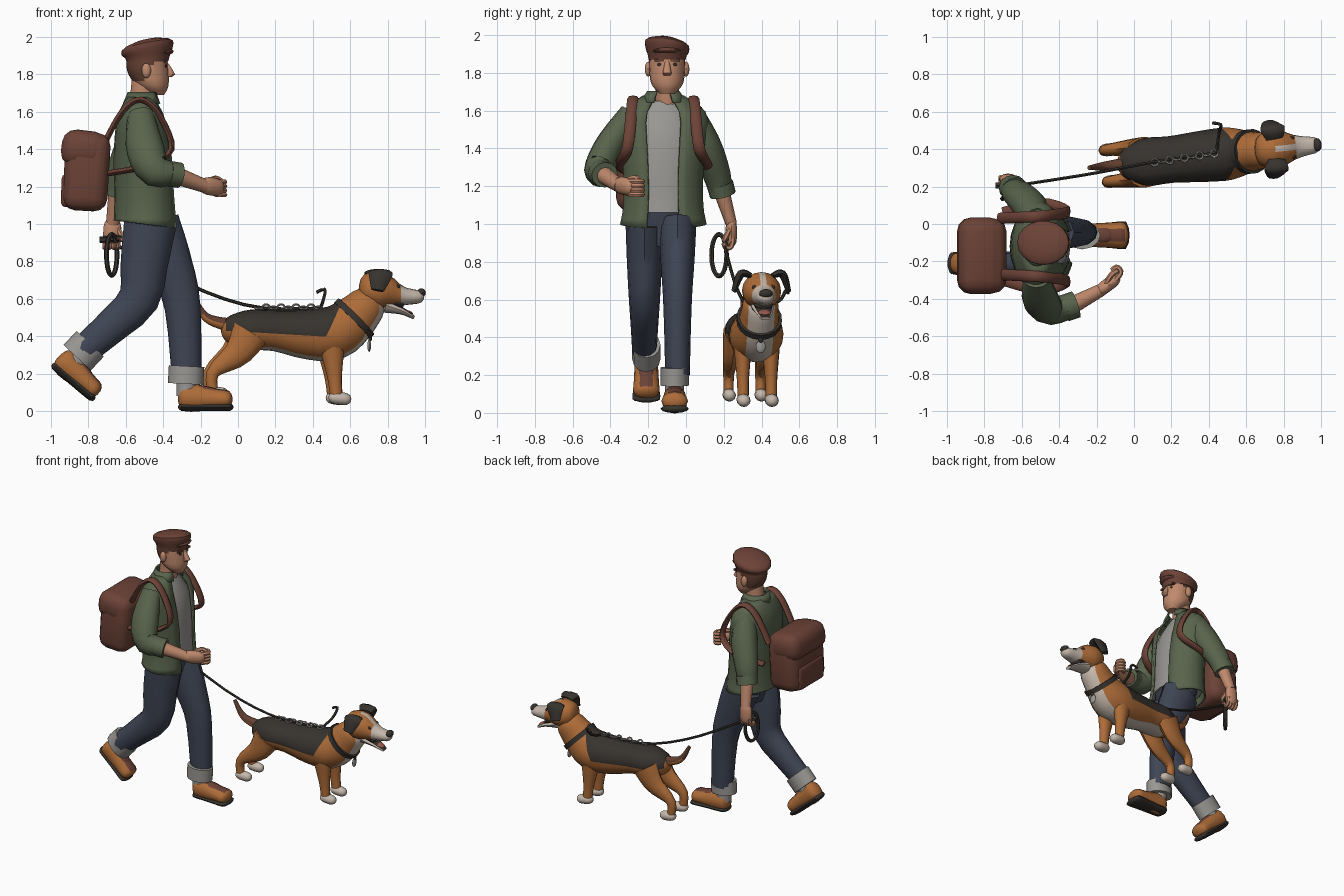
import bpy, bmesh, math
from mathutils import Vector, Matrix

if "Cube" in bpy.data.objects:
    bpy.data.objects.remove(bpy.data.objects["Cube"])
ALONG_X, ALONG_Y, ALONG_Z = Vector((1, 0, 0)), Vector((0, 1, 0)), Vector((0, 0, 1))
made = []

def material(name, *colour):
    mat = bpy.data.materials.new(name)
    mat.use_nodes = True
    mat.diffuse_color = (*colour, 1)
    mat.node_tree.nodes["Principled BSDF"].inputs["Base Color"].default_value = (*colour, 1)
    return mat

green = material("shirt_green", .098, .126, .072)
denim = material("denim_blue", .05, .06, .09)
leather = material("red_brown", .15, .055, .038)
skin = material("skin", .52, .25, .15)
tan = material("tan_orange", .42, .15, .04)
dark = material("charcoal", .038, .033, .028)
grey = material("soft_grey", .32, .31, .29)
cream = material("cream", .56, .48, .41)
hair = material("hair_brown", .12, .05, .03)
pink = material("tongue_pink", .35, .11, .08)

def finish(name, bm, mat):
    bmesh.ops.recalc_face_normals(bm, faces=bm.faces)
    mesh = bpy.data.meshes.new(name)
    bm.to_mesh(mesh)
    bm.free()
    mesh.materials.append(mat)
    part = bpy.data.objects.new(name, mesh)
    bpy.context.collection.objects.link(part)
    made.append(part)
    return part

def along(keys, t):
    """Smooth curve through evenly spaced keys; a single value stays constant."""
    if not isinstance(keys, list):
        return keys
    last = len(keys) - 1
    i = min(int(t * last), last - 1)
    f = t * last - i
    before, start, end, after = (keys[max(0, min(last, k))] for k in range(i - 1, i + 3))
    ease = f * f * (3 - 2 * f)
    return (start * (1 - ease) + end * ease
            + (end - before) / 2 * f * (1 - f) ** 2 - (after - start) / 2 * f * f * (1 - f))

def tube(name, path, mat, wide, deep, y=0, sides=12, steps=10, round_end=0, gap=0, level=False, ref=ALONG_Y):
    """Sweep an ellipse along a path of (x, z) or (x, y, z) points; wide runs along ref."""
    path = [Vector((p[0], p[1] if len(p) == 3 else y, p[-1])) for p in path]
    bm = bmesh.new()
    rings = []
    count = sides + 1 if gap else sides
    for k in range(steps + 1):
        t = k / steps
        if round_end:
            t = (1 - math.cos(math.pi * t)) / 2
        tangent = (along(path, min(t + .01, 1)) - along(path, max(t - .01, 0))).normalized()
        if level:
            tangent = ALONG_Z
        across = (ref - tangent * ref.dot(tangent)).normalized()
        out = across.cross(tangent)
        size = 1
        if round_end:
            inset = max(0, 1 - min(t, 1 - t) / round_end)
            size = max(.2, math.sqrt(1 - inset * inset))
        across *= along(wide, t) * size
        out *= along(deep, t) * size
        angles = [gap + (math.tau - 2 * gap) * s / sides for s in range(count)]
        rings.append([bm.verts.new(along(path, t) + out * math.cos(a) + across * math.sin(a)) for a in angles])
    for low, high in zip(rings, rings[1:]):
        for s in range(sides):
            n = (s + 1) % count
            bm.faces.new((low[s], low[n], high[n], high[s]))
    if not gap:
        bm.faces.new(rings[0])
        bm.faces.new(rings[-1])
    part = finish(name, bm, mat)
    if gap:
        part.modifiers.new("cloth", "SOLIDIFY").thickness = .012
    return part

def cord(name, path, mat, radius, ref=ALONG_Y, steps=10):
    return tube(name, path, mat, radius, radius, sides=6, steps=steps, ref=ref)

def blob(name, place, size, mat):
    bm = bmesh.new()
    bmesh.ops.create_uvsphere(bm, u_segments=12, v_segments=8, radius=1,
                              matrix=Matrix.Translation(place) @ Matrix.Diagonal((*size, 1)))
    return finish(name, bm, mat)

def box(name, place, size, mat, bevel=0, tilt=0):
    bm = bmesh.new()
    bmesh.ops.create_cube(bm, size=1, matrix=Matrix.Translation(place) @ Matrix.Rotation(tilt, 4, "Y")
                          @ Matrix.Diagonal((*size, 1)))
    if bevel:
        bmesh.ops.bevel(bm, geom=bm.edges[:], offset=bevel, segments=3, affect="EDGES", profile=.5)
    return finish(name, bm, mat)

def cut(part, *planes):
    """Slice faces along planes so painted borders are clean."""
    bm = bmesh.new()
    bm.from_mesh(part.data)
    for place, normal in planes:
        bmesh.ops.bisect_plane(bm, geom=bm.verts[:] + bm.edges[:] + bm.faces[:], plane_co=place, plane_no=normal)
    bm.to_mesh(part.data)
    bm.free()

def paint(part, mat, rule):
    part.data.materials.append(mat)
    for face in part.data.polygons:
        if rule(face.center, face.normal):
            face.material_index = len(part.data.materials) - 1

def move(parts, matrix):
    for part in parts:
        part.data.transform(matrix)

# trousers, turned-up cuffs and ankles
tube("trouser_seat", [(.03, .88), (.02, 1.07)], denim, wide=[.12, .18], deep=[.08, .13], level=True)
tube("right_trouser_leg", [(.03, 1), (0, .8), (-.03, .6), (-.18, .45), (-.33, .32)], denim, wide=[.1, .065], deep=[.14, .08], y=-.1)
tube("left_trouser_leg", [(.05, 1), (.13, .8), (.2, .58), (.225, .2)], denim, wide=[.1, .065], deep=[.14, .08], y=.075)
tube("right_cuff", [(-.29, .36), (-.36, .285)], grey, wide=.075, deep=.1, y=-.09, steps=1)
tube("left_cuff", [(.225, .24), (.22, .145)], grey, wide=.075, deep=.095, y=.06, steps=1)
tube("right_ankle", [(-.32, .33), (-.385, .23)], grey, wide=.05, deep=.055, y=-.09, steps=1)
tube("left_ankle", [(.225, .2), (.225, .08)], grey, wide=.05, deep=.055, y=.06, steps=1)

# shoes, built flat and then pitched
def shoe(side, place, pitch):
    first = len(made)
    upper = tube(side + "_shoe", [(-.1, .075), (.19, .06)], tan, wide=[.06, .065, .073], deep=[.07, .075, .055, .05],
                 round_end=.18, steps=14)
    paint(upper, leather, lambda c, n: n.z > .8 and c.x > 0)
    tube(side + "_sole", [(-.1, .022), (.195, .022)], dark, wide=[.06, .065, .08], deep=.023, round_end=.15)
    tube(side + "_shoe_lacing", [(0, .12), (.11, .1)], leather, wide=.042, deep=.022, round_end=.4)
    move(made[first:], Matrix.Translation(place) @ Matrix.Rotation(pitch, 4, "Y"))

shoe("left", (.28, .06, 0), 0)
shoe("right", (-.43, -.09, .17), .7)

# undershirt, open shirt and collar
tube("undershirt", [(.01, 1.06), (0, 1.3), (-.02, 1.65)], grey, wide=[.195, .195, .2, .2, .09],
     deep=[.15, .145, .145, .13, .06], sides=18, level=True)
shirt = tube("open_shirt", [(.01, 1), (0, 1.3), (-.02, 1.68)], green, wide=[.23, .215, .21, .215, .23, .235, .11],
             deep=[.175, .17, .165, .165, .155, .13, .075], sides=20, steps=14, gap=.4, level=True)
for v in shirt.data.vertices:
    if v.co.z < 1.01:
        v.co.z -= .12 * v.co.x
tube("shirt_collar", [(-.01, 1.645), (-.01, 1.705)], green, wide=[.125, .085], deep=[.105, .08], sides=14, steps=1, gap=.45, level=True)

# arms with rolled sleeves
tube("right_sleeve", [(-.02, -.17, 1.59), (0, -.28, 1.42), (.05, -.34, 1.29), (.16, -.32, 1.27)], green,
     wide=[.06, .08, .08, .065], deep=[.07, .1, .09, .06])
tube("right_sleeve_roll", [(.13, -.33, 1.27), (.19, -.31, 1.26)], green, wide=.073, deep=.068, steps=1)
tube("right_forearm", [(.14, -.33, 1.27), (.33, -.23, 1.2)], skin, wide=[.05, .034], deep=[.05, .036])
tube("right_hand", [(.3, -.25, 1.21), (.42, -.16, 1.19)], skin, wide=.035, deep=.048, round_end=.4)
tube("left_sleeve", [(-.02, .14, 1.59), (-.06, .22, 1.42), (-.12, .28, 1.27), (-.145, .3, 1.18)], green,
     wide=[.07, .085, .075, .062], deep=[.07, .095, .085, .07])
tube("left_sleeve_roll", [(-.135, .3, 1.215), (-.15, .315, 1.155)], green, wide=.07, deep=.076, steps=1)
tube("left_forearm", [(-.14, .3, 1.2), (-.17, .36, 1)], skin, wide=[.045, .03], deep=[.05, .036])
tube("left_hand", [(-.17, .36, 1.03), (-.175, .36, .88)], skin, wide=.03, deep=.048, round_end=.4)

# curled fingers and thumbs
for i in range(4):
    z = 1.225 - i * .023
    cord("right_finger", [(.4, -.18, z), (.43, -.14, z), (.41, -.11, z), (.38, -.13, z)], skin, .014, ALONG_Z)
    x = -.14 - i * .024
    cord("left_finger", [(x, .37, .93), (x, .36, .88), (x, .33, .875), (x, .32, .9)], skin, .013, ALONG_X)
cord("right_thumb", [(.35, -.2, 1.23), (.38, -.15, 1.245), (.41, -.13, 1.23)], skin, .015, ALONG_Z)
cord("left_thumb", [(-.14, .35, .97), (-.12, .33, .93), (-.13, .32, .91)], skin, .014, ALONG_X)

# neck and head, with hair painted by region
face_y = .02
tube("neck", [(-.02, 1.6), (0, 1.8)], skin, wide=.062, deep=.065, y=face_y, level=True)
head = tube("head", [(.07, 1.69), (.035, 1.76), (.015, 1.84), (.015, 1.95)], skin, wide=[.04, .083, .093, .095, .085],
            deep=[.035, .085, .107, .11, .09], y=face_y, sides=20, steps=14, level=True)
cut(head, ((0, 0, 0), ALONG_X), ((.05, 0, 0), ALONG_X), ((0, 0, 1.765), ALONG_Z), ((0, 0, 1.85), ALONG_Z))
paint(head, hair, lambda c, n: c.x < 0 and c.z > 1.765 or c.x < .05 and c.z > 1.85)
tube("nose", [(.115, 1.865), (.142, 1.8), (.125, 1.785)], skin, wide=[.01, .023, .014],
     deep=[.008, .022, .01], y=face_y, steps=4, level=True)
box("mouth", (.114, face_y, 1.748), (.008, .05, .007), hair)
for side in (-1, 1):
    blob("ear", (.01, face_y + side * .1, 1.82), (.025, .018, .04), skin)
    blob("eye", (.114, face_y + side * .04, 1.845), (.006, .014, .008), dark)
    box("eyebrow", (.114, face_y + side * .042, 1.866), (.018, .05, .013), hair)

# soft cap, raised at the front and one side, with a short peak
cap = tube("cap", [(.015, 1.87), (.015, 1.98)], leather, wide=[.1, .104, .117, .112, .05],
           deep=[.112, .12, .138, .13, .06], y=face_y, sides=18, level=True)
for v in cap.data.vertices:
    lift = min(1, max(0, (v.co.z - 1.88) * 20))
    v.co.z += lift * (.2 * v.co.x - .14 * (v.co.y - face_y))
tube("cap_peak", [(.07, 1.91), (.155, 1.925)], leather, wide=[.09, .06], deep=.016, y=face_y, round_end=.5)

# backpack and straps
box("backpack_body", (-.31, -.05, 1.28), (.24, .4, .42), leather, bevel=.07, tilt=.06)
box("backpack_flap", (-.322, -.05, 1.4), (.245, .41, .2), leather, bevel=.075, tilt=.12)
box("backpack_pocket", (-.415, -.05, 1.18), (.06, .3, .18), leather, bevel=.028, tilt=.04)
for name, side in (("right_strap", -1), ("left_strap", 1)):
    route = [(-.22, .15, 1.42), (-.12, .155, 1.6), (-.02, .16, 1.665), (.08, .17, 1.58), (.145, .19, 1.4), (0, .23, 1.31), (-.2, .18, 1.27)]
    tube(name, [(x, side * y, z) for x, y, z in route], leather, wide=.03, deep=.016, sides=8, steps=24)
move(made, Matrix.Translation((-.5, -.12, 0)))

# dog body with saddle patch, pale chest and belly
first_dog_part = len(made)
body = tube("dog_body", [(-.09, .43), (.05, .435), (.2, .43), (.38, .41), (.52, .42), (.63, .5), (.74, .62)], tan,
            wide=[.06, .125, .125, .138, .14, .106, .09], deep=[.06, .105, .11, .135, .145, .125, .09],
            sides=20, steps=28, round_end=.08)
cut(body, ((0, 0, .425), (.06, 0, 1)), ((.26, 0, 0), (1, 0, -.5)), ((-.07, 0, 0), ALONG_X),
    ((0, -.07, 0), ALONG_Y), ((0, .07, 0), ALONG_Y))
paint(body, dark, lambda c, n: c.z > .425 - .06 * c.x and -.07 < c.x < .26 + c.z / 2)
paint(body, cream, lambda c, n: abs(c.y) < .07 and (n.z < -.3 and c.x > .05 or c.x > .54 and n.x > .2 and n.z < .3))

# dog head, jaws, ears and eyes
skull = tube("dog_head", [(.65, .65), (.76, .645), (.88, .615), (1, .61)], tan, wide=[.07, .105, .06, .04],
             deep=[.07, .1, .052, .032], sides=16, steps=14, round_end=.12)
cut(skull, ((.87, 0, 0), ALONG_X), ((.76, 0, 0), ALONG_X), ((0, -.016, 0), ALONG_Y), ((0, .016, 0), ALONG_Y))
paint(skull, cream, lambda c, n: c.x > .87 or c.x > .76 and abs(c.y) < .016)
blob("dog_nose", (.985, 0, .632), (.024, .036, .024), dark)
jaw = tube("dog_jaw", [(.79, .565), (.88, .535), (.945, .5)], cream, wide=[.06, .048, .026], deep=[.04, .02, .01])
paint(jaw, dark, lambda c, n: n.z > .5)
tube("dog_mouth", [(.8, .58), (.89, .565)], dark, wide=.05, deep=.022, round_end=.3)
tube("dog_tongue", [(.83, .565), (.94, .52)], pink, wide=.03, deep=.008, round_end=.3)
for side in (-1, 1):
    tube("dog_ear", [(.76, side * .055, .725), (.755, side * .11, .735), (.735, side * .145, .645)], dark,
         wide=[.045, .065, .035], deep=[.014, .022, .014], sides=8, ref=ALONG_X)
    blob("dog_eye", (.853, side * .05, .665), (.012, .012, .012), dark)
    # legs and paws
    tube("dog_front_leg", [(.49, .42), (.51, .2), (.52, .09)], tan, wide=[.055, .034, .03], deep=[.085, .042, .034], y=side * .075)
    tube("dog_front_paw", [(.48, .075), (.6, .06)], cream, wide=.036, deep=.034, y=side * .075, round_end=.4)
    tube("dog_hind_leg", [(.06, .42), (-.01, .31), (-.14, .21), (-.145, .11)], tan,
         wide=[.05, .045, .03, .026], deep=[.1, .075, .036, .03], y=side * .085)
    tube("dog_hind_paw", [(-.18, .1), (-.06, .09)], cream, wide=.034, deep=.034, y=side * .085, round_end=.4)

# tail, dog collar and tag
tail = tube("dog_tail", [(-.05, .46), (-.17, .5), (-.24, .61)], tan, wide=[.034, .012], deep=[.036, .012])
paint(tail, hair, lambda c, n: n.z > .2 or c.x < -.2)
tube("dog_collar", [(.612, .482), (.636, .506)], dark, wide=.12, deep=.136, sides=18, steps=1)
blob("tag_ring", (.71, 0, .39), (.01, .012, .02), dark)
blob("tag", (.705, 0, .35), (.01, .026, .034), grey)
move(made[first_dog_part:], Matrix.Translation((0, .325, 0)) @ Matrix.Rotation(.1, 4, "Z"))

# leash with grip, hand loop, chain and clip
cord("leash", [(-.67, .2, .9), (-.25, .265, .67), (.1, .33, .555), (.44, .38, .55)], dark, .009)
cord("leash_grip", [(-.74, .205, .915), (-.62, .21, .925)], dark, .018, steps=1)
turns = [math.tau * k / 16 for k in range(17)]
cord("leash_loop", [(-.675 + .028 * math.cos(a), .175 + .04 * math.cos(a), .835 + .11 * math.sin(a)) for a in turns],
     dark, .013, ref=Vector((.8, -.6, 0)), steps=32)
for i in range(9):
    bpy.ops.mesh.primitive_torus_add(major_segments=10, minor_segments=5, major_radius=.02, minor_radius=.006,
                                     location=(.11 + .04 * i, .33 + .006 * i, .552), rotation=(i % 2 * math.pi / 2 + .3, 0, .1))
    link = bpy.context.object
    link.name = "chain_link"
    link.data.materials.append(grey)
    made.append(link)
cord("leash_clip", [(.44, .38, .55), (.455, .49, .59), (.465, .53, .65), (.42, .54, .635)], dark, .009, ALONG_X)

# smooth shading with crisp edges
bpy.ops.object.select_all(action="DESELECT")
for part in made:
    part.select_set(True)
bpy.context.view_layer.objects.active = made[0]
bpy.ops.object.shade_smooth_by_angle(angle=math.radians(40))
